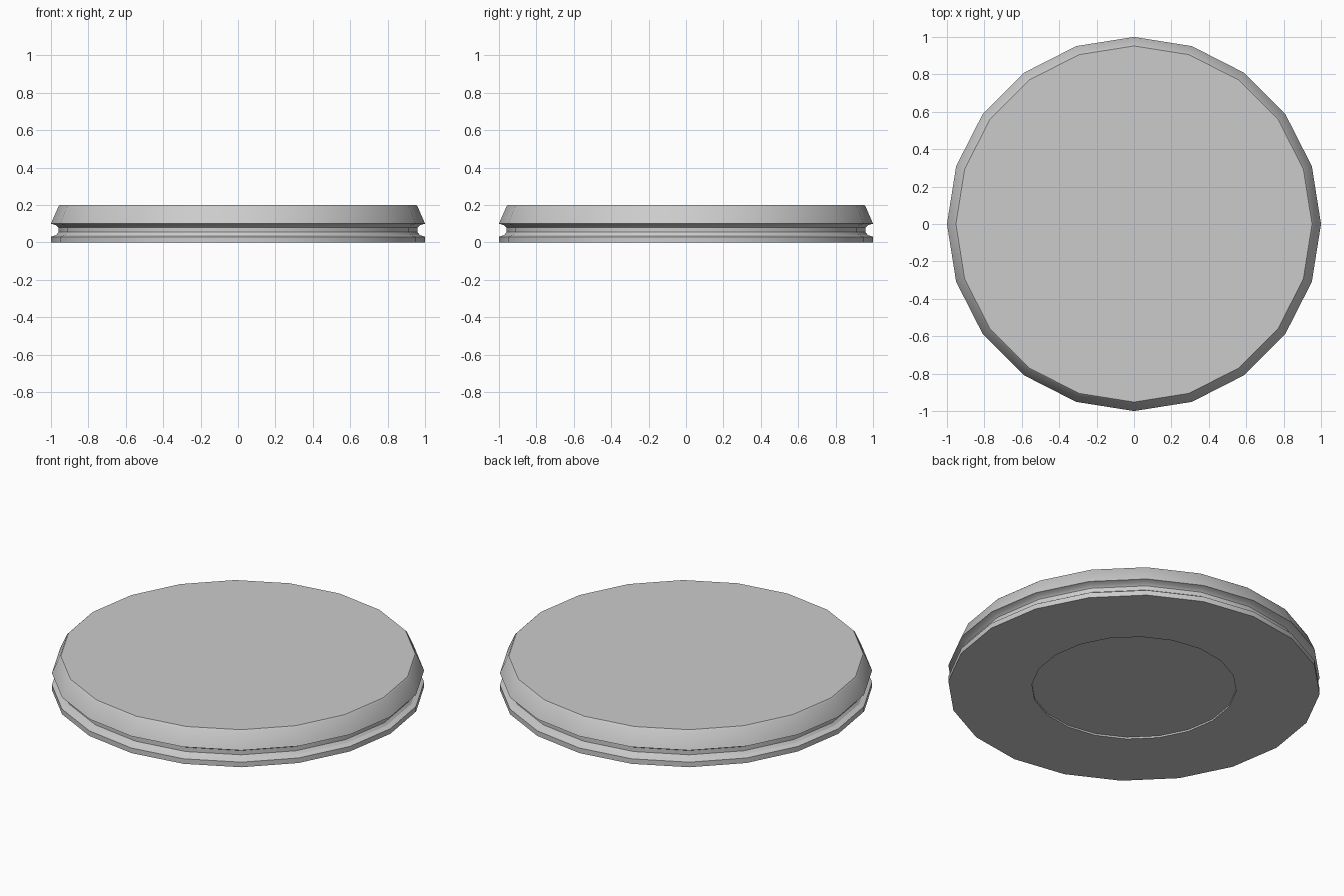
import bpy, bmesh, math

if "Cube" in bpy.data.objects:
    bpy.data.objects.remove(bpy.data.objects["Cube"])

SIDES = 20

def lathe(name, profile, sides=SIDES):
    """Revolve a (radius, z) profile about z, closing both ends with a flat cap."""
    bm = bmesh.new()
    rings = []
    for r, z in profile:
        rings.append([bm.verts.new((r * math.cos(2 * math.pi * i / sides),
                                    r * math.sin(2 * math.pi * i / sides), z))
                      for i in range(sides)])
    for a, b in zip(rings, rings[1:]):
        for i in range(sides):
            j = (i + 1) % sides
            bm.faces.new((a[i], a[j], b[j], b[i]))
    bm.faces.new(rings[0][::-1])
    bm.faces.new(rings[-1])
    bmesh.ops.recalc_face_normals(bm, faces=bm.faces)
    mesh = bpy.data.meshes.new(name)
    bm.to_mesh(mesh)
    bm.free()
    obj = bpy.data.objects.new(name, mesh)
    bpy.context.collection.objects.link(obj)
    bpy.context.view_layer.objects.active = obj
    obj.select_set(True)
    bpy.ops.object.shade_smooth_by_angle(angle=math.radians(30))
    return obj

# Disc: shallow recess underneath, base rim, side groove, tapered upper rim, flat top
lathe("grooved_disc", [
    (0.55, 0.01), (0.55, 0.0),
    (1.0, 0.0), (1.0, 0.03),
    (0.972, 0.04), (0.96, 0.055), (0.96, 0.08), (0.972, 0.092),
    (1.0, 0.1), (0.995, 0.112),
    (0.96, 0.192), (0.952, 0.2),
])
